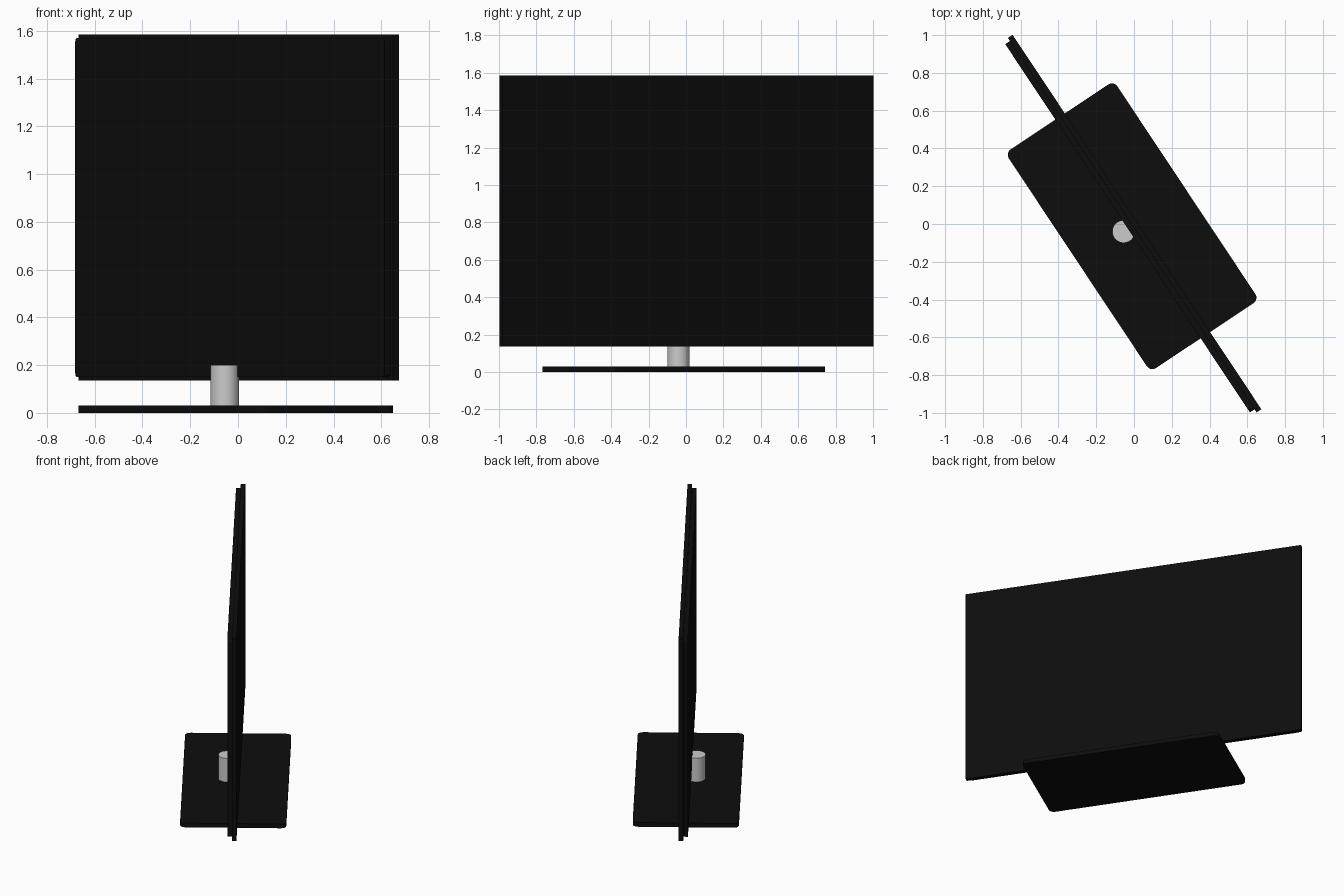
import bpy, bmesh, math
from mathutils import Vector, Matrix

if "Cube" in bpy.data.objects:
    bpy.data.objects.remove(bpy.data.objects["Cube"])

TURN = Matrix.Rotation(math.radians(-56.4), 4, 'Z')  # whole set is swivelled


def material(name, value):
    m = bpy.data.materials.new(name)
    m.use_nodes = True
    m.diffuse_color = (value, value, value, 1)
    m.node_tree.nodes["Principled BSDF"].inputs["Base Color"].default_value = m.diffuse_color
    return m


black = material("black plastic", 0.004)
grey = material("light grey metal", 0.6)


def finish(name, bm, mat):
    me = bpy.data.meshes.new(name)
    bm.to_mesh(me)
    bm.free()
    me.materials.append(mat)
    ob = bpy.data.objects.new(name, me)
    bpy.context.collection.objects.link(ob)
    return ob


def slab(name, lo, hi, axis=None, radius=0.0):
    """Box from lo to hi in swivelled space; edges along axis are rounded."""
    lo, hi = Vector(lo), Vector(hi)
    bm = bmesh.new()
    bmesh.ops.create_cube(bm, size=1)
    for v in bm.verts:
        v.co = v.co * (hi - lo) + (lo + hi) / 2
    if radius:
        edges = [e for e in bm.edges
                 if abs((e.verts[0].co - e.verts[1].co).normalized()[axis]) > 0.9]
        bmesh.ops.bevel(bm, geom=edges, offset=radius, segments=5, profile=0.5, affect='EDGES')
    bm.transform(TURN)
    return finish(name, bm, black)


# Foot plate with rounded corners
slab("base_plate", (-0.695, -0.345, 0), (0.695, 0.345, 0.03), 2, 0.035)
bpy.data.objects["base_plate"].location = (-0.01, -0.012, 0)

# Panel: full-size sheet and slightly smaller sheet with rounded corners
slab("large_panel", (-1.19, -0.011, 0.135), (1.19, 0.019, 1.585))
slab("small_panel", (-1.17, -0.041, 0.15), (1.17, -0.011, 1.57), 1, 0.015)

# Short round neck
bm = bmesh.new()
bmesh.ops.create_cone(bm, cap_ends=True, segments=32, radius1=0.06, radius2=0.06, depth=0.17,
                      matrix=Matrix.Translation((-0.055, -0.04, 0.115)))
neck = finish("neck", bm, grey)
bpy.context.view_layer.objects.active = neck
neck.select_set(True)
bpy.ops.object.shade_smooth_by_angle(angle=math.radians(40))
